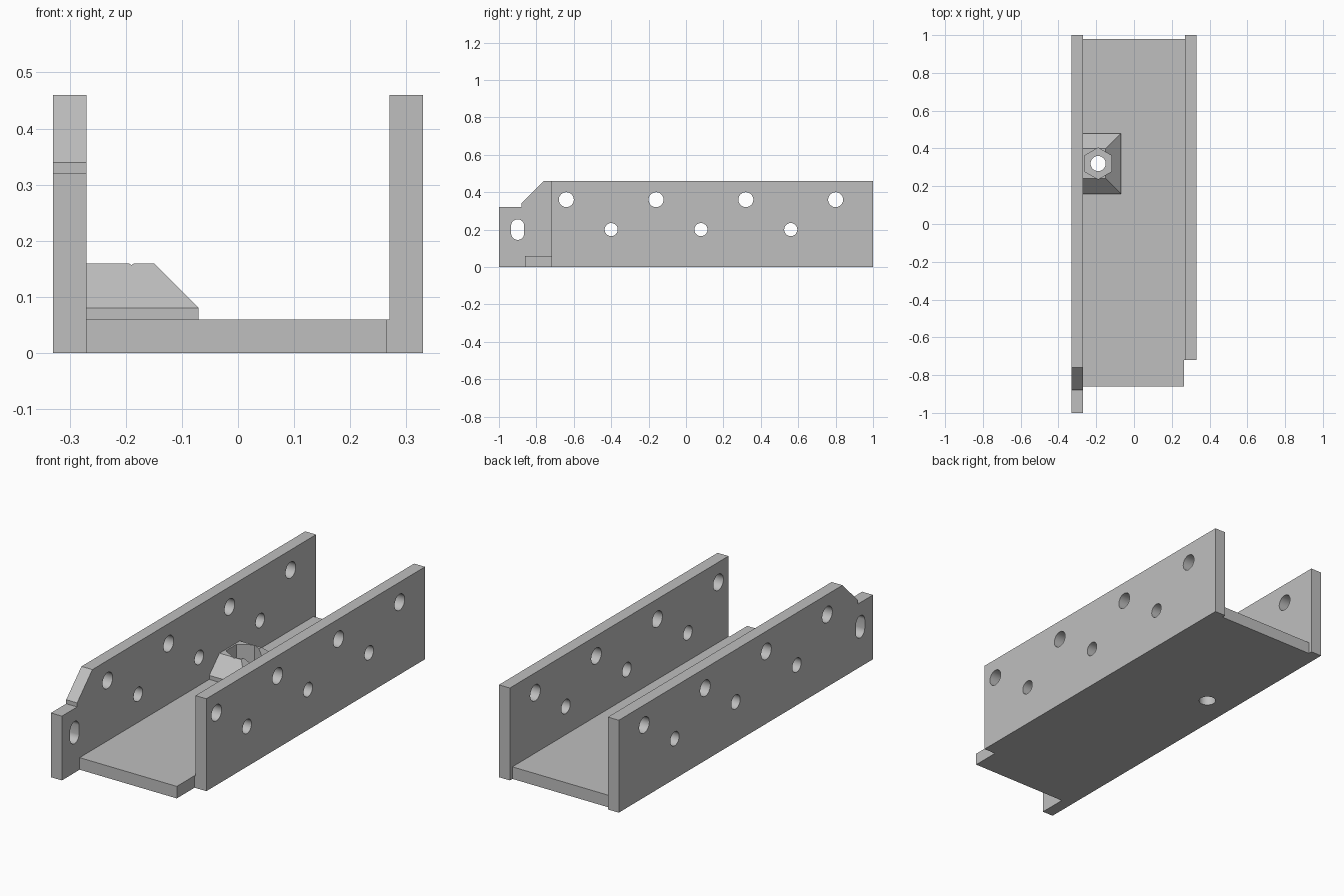
import bpy
import bmesh
from math import cos, sin, tau
from mathutils import Vector

cube = bpy.data.objects.get("Cube")
if cube:
    bpy.data.objects.remove(cube, do_unlink=True)

grey = bpy.data.materials.new("plain grey")
grey.use_nodes = True
grey.diffuse_color = (0.52, 0.52, 0.52, 1)
grey.node_tree.nodes["Principled BSDF"].inputs["Base Color"].default_value = grey.diffuse_color


def add_object(name, bm):
    bmesh.ops.recalc_face_normals(bm, faces=bm.faces)
    mesh = bpy.data.meshes.new(name)
    bm.to_mesh(mesh)
    bm.free()
    mesh.materials.append(grey)
    obj = bpy.data.objects.new(name, mesh)
    bpy.context.collection.objects.link(obj)
    return obj


def prism(name, outline, axis, low, high):
    """Extrude an outline along x (outline in y, z) or z (outline in x, y)."""
    bm = bmesh.new()
    place = (lambda a, b: (low, a, b)) if axis == "x" else (lambda a, b: (a, b, low))
    face = bm.faces.new([bm.verts.new(place(a, b)) for a, b in outline])
    moved = bmesh.ops.extrude_face_region(bm, geom=[face])["geom"]
    step = Vector((high - low, 0, 0)) if axis == "x" else Vector((0, 0, high - low))
    bmesh.ops.translate(bm, vec=step, verts=[v for v in moved if isinstance(v, bmesh.types.BMVert)])
    return add_object(name, bm)


def ring(a, b, radius, sides=40, stretch=0.0):
    """Circle outline; stretch pulls the halves apart into an upright slot."""
    points = []
    for i in range(sides):
        t = tau * (i + 0.5) / sides
        points.append((a + radius * cos(t), b + radius * sin(t) + (stretch if sin(t) > 0 else -stretch)))
    return points


def cut(obj, cutters):
    """Subtract the cutters, bake the result and discard the cutters."""
    for cutter in cutters:
        cutter.hide_render = True
        mod = obj.modifiers.new("cut", "BOOLEAN")
        mod.operation = "DIFFERENCE"
        mod.solver = "EXACT"
        mod.object = cutter
    graph = bpy.context.evaluated_depsgraph_get()
    mesh = bpy.data.meshes.new_from_object(obj.evaluated_get(graph))
    obj.modifiers.clear()
    obj.data = mesh
    for cutter in cutters:
        bpy.data.objects.remove(cutter, do_unlink=True)
    bpy.ops.object.select_all(action="DESELECT")
    obj.select_set(True)
    bpy.context.view_layer.objects.active = obj
    bpy.ops.object.shade_smooth_by_angle(angle=0.5)


def wall_cutters(low, high):
    """Two staggered rows of bolt holes through a side wall."""
    holes = [ring(-0.64 + 0.48 * i, 0.36, 0.04) for i in range(4)]
    holes += [ring(-0.40 + 0.48 * i, 0.20, 0.035) for i in range(3)]
    return [prism("hole_cutter", h, "x", low, high) for h in holes]


# Long wall with stepped front corner and an upright slot
right_wall = prism("right_wall", [(-1, 0), (1, 0), (1, 0.46), (-0.76, 0.46),
                                  (-0.88, 0.34), (-0.88, 0.32), (-1, 0.32)], "x", -0.33, -0.27)
slot = prism("slot_cutter", ring(-0.9, 0.2, 0.035, stretch=0.02), "x", -0.4, -0.2)
cut(right_wall, wall_cutters(-0.4, -0.2) + [slot])

# Short wall
left_wall = prism("left_wall", [(-0.72, 0), (1, 0), (1, 0.46), (-0.72, 0.46)], "x", 0.27, 0.33)
cut(left_wall, wall_cutters(0.2, 0.4))

# Floor plate, slightly narrower where it runs past the short wall
floor_plate = prism("floor_plate", [(-0.27, -0.86), (0.265, -0.86), (0.265, -0.72),
                                    (0.27, -0.72), (0.27, 0.98), (-0.27, 0.98)], "z", 0, 0.06)
cut(floor_plate, [prism("bolt_cutter", ring(-0.19, 0.32, 0.04), "z", -0.1, 0.3)])

# Nut holder: low block with three sloped sides, hexagonal pocket
bm = bmesh.new()
levels = []
for z, inset in ((0.06, 0), (0.08, 0), (0.16, 0.08)):
    x, front, back = -0.07 - inset, 0.16 + inset, 0.48 - inset
    levels.append([bm.verts.new((a, b, z)) for a, b in
                   ((-0.27, front), (x, front), (x, back), (-0.27, back))])
for lower, upper in zip(levels, levels[1:]):
    for i in range(4):
        j = (i + 1) % 4
        bm.faces.new((lower[i], lower[j], upper[j], upper[i]))
bm.faces.new(levels[0])
bm.faces.new(levels[-1])
nut_holder = add_object("nut_holder", bm)
cut(nut_holder, [prism("hex_cutter", ring(-0.19, 0.32, 0.083, sides=6), "z", 0.0, 0.3)])
